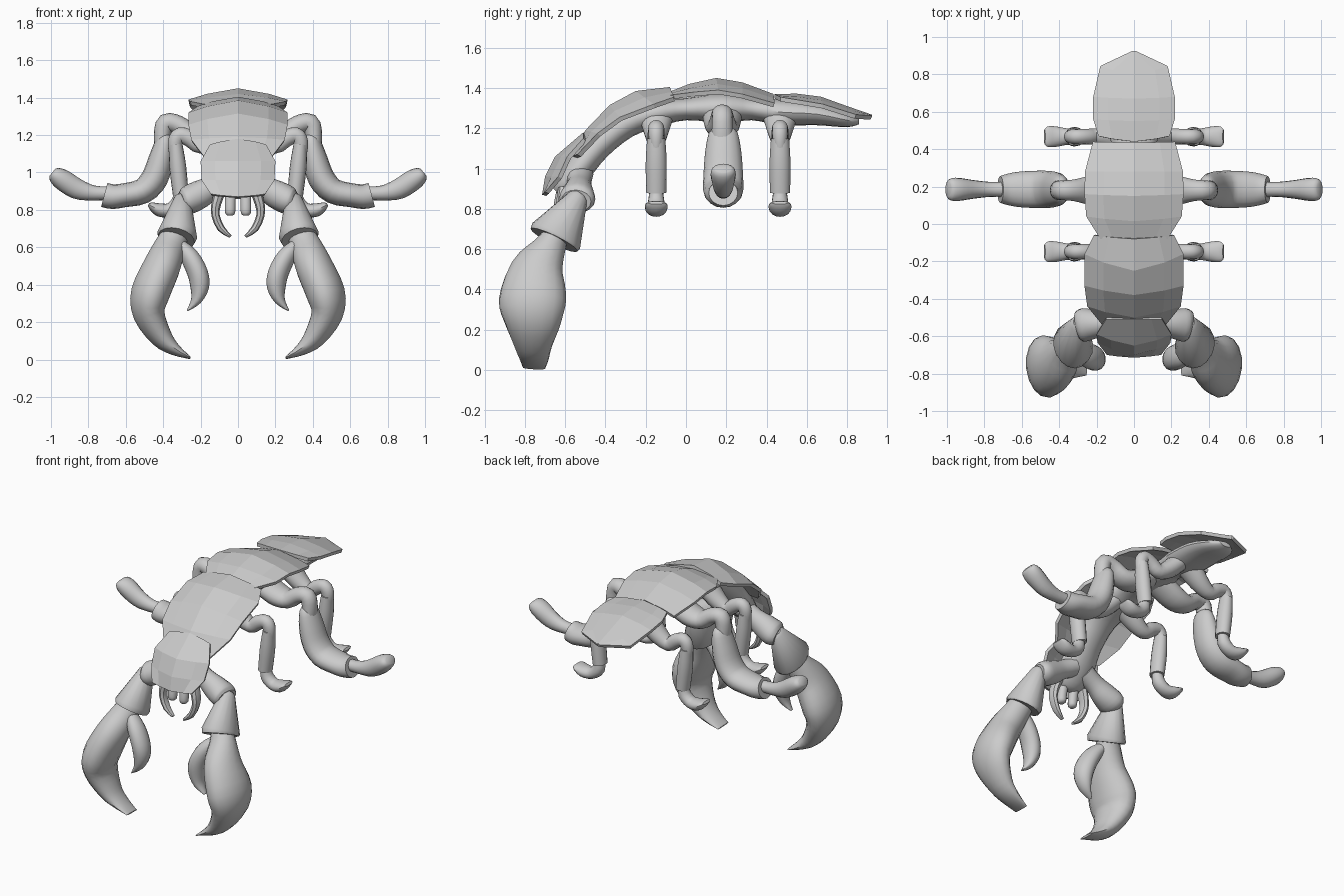
import bpy, bmesh, math
from mathutils import Vector


def finish(name, bm, smooth, mirror=False):
    bmesh.ops.recalc_face_normals(bm, faces=bm.faces)
    me = bpy.data.meshes.new(name)
    bm.to_mesh(me)
    bm.free()
    ob = bpy.data.objects.new(name, me)
    bpy.context.collection.objects.link(ob)
    for p in me.polygons:
        p.use_smooth = smooth
    if mirror:
        ob.modifiers.new("mirror", 'MIRROR').use_mirror_merge = False
    if smooth:
        bpy.ops.object.select_all(action='DESELECT')
        bpy.context.view_layer.objects.active = ob
        ob.select_set(True)
        bpy.ops.object.shade_smooth_by_angle(angle=math.radians(40))
    return ob


def spline(pts, steps):
    """Catmull-Rom interpolation through rows of numbers."""
    out = []
    for i in range(len(pts) - 1):
        p0, p1 = pts[max(i - 1, 0)], pts[i]
        p2, p3 = pts[i + 1], pts[min(i + 2, len(pts) - 1)]
        for s in range(steps):
            t = s / steps
            out.append([0.5 * (2 * b + (c - a) * t + (2 * a - 5 * b + 4 * c - d) * t * t
                               + (3 * b - a - 3 * c + d) * t ** 3)
                        for a, b, c, d in zip(p0, p1, p2, p3)])
    out.append(list(pts[-1]))
    return out


def limb(name, pts, side=(0, 1, 0), mirror=True, steps=3, n=16):
    """Elliptical tube: rows of x, y, z, radius along side, radius across."""
    rows = spline(pts, steps) if steps > 1 else pts
    bm = bmesh.new()
    rings = []
    for i, r in enumerate(rows):
        a, b = rows[max(i - 1, 0)], rows[min(i + 1, len(rows) - 1)]
        tan = (Vector(b[:3]) - Vector(a[:3])).normalized()
        s = Vector(side)
        s = (s - tan * s.dot(tan)).normalized()
        u = tan.cross(s)
        ra, rb = max(r[3], .003), max(r[4], .003)
        rings.append([bm.verts.new(Vector(r[:3]) + s * ra * math.cos(k * math.tau / n)
                                   + u * rb * math.sin(k * math.tau / n)) for k in range(n)])
    for q, w in zip(rings, rings[1:]):
        for k in range(n):
            bm.faces.new((q[k], q[(k + 1) % n], w[(k + 1) % n], w[k]))
    bm.faces.new(rings[0])
    bm.faces.new(rings[-1])
    return finish(name, bm, True, mirror)


def plate(name, rows):
    """Faceted shell: rows of crown y, z, half width, edge y, z."""
    bm = bmesh.new()
    grid = []
    for y, z, w, ey, ez in rows:
        line = []
        for t in (-1, -.62, 0, .62, 1):
            f = abs(t) ** 1.5
            line.append(bm.verts.new((t * w, y + (ey - y) * f, z + (ez - z) * f)))
        grid.append(line)
    for q, w in zip(grid, grid[1:]):
        for k in range(4):
            bm.faces.new((q[k], q[k + 1], w[k + 1], w[k]))
    ob = finish(name, bm, False)
    sol = ob.modifiers.new("thickness", 'SOLIDIFY')
    sol.thickness = .022
    sol.offset = -1
    return ob


# Soft body under the shell
limb("body", [(0, -.64, .88, .06, .03), (0, -.61, .91, .10, .06), (0, -.54, .99, .12, .07),
              (0, -.44, 1.11, .10, .07), (0, -.3, 1.22, .10, .07), (0, -.15, 1.275, .13, .07),
              (0, 0, 1.295, .10, .055), (0, .18, 1.3, .14, .075), (0, .33, 1.295, .10, .055),
              (0, .47, 1.28, .13, .065), (0, .65, 1.27, .13, .055), (0, .8, 1.24, .10, .035),
              (0, .86, 1.235, .04, .015)], side=(1, 0, 0), mirror=False)

# Overlapping shell plates
plate("head_plate", [(-.715, .87, .145, -.70, .885), (-.70, .96, .195, -.635, .96),
                     (-.65, 1.06, .2, -.59, 1.06), (-.51, 1.18, .15, -.51, 1.15)])
plate("front_plate", [(-.575, 1.06, .17, -.54, 1.07), (-.5, 1.19, .25, -.44, 1.175),
                      (-.38, 1.315, .265, -.33, 1.255), (-.25, 1.385, .265, -.16, 1.32),
                      (-.08, 1.405, .215, -.06, 1.355)])
plate("middle_plate", [(-.085, 1.38, .18, -.08, 1.365), (.015, 1.42, .255, .04, 1.38),
                       (.15, 1.45, .265, .16, 1.39), (.28, 1.428, .262, .28, 1.37),
                       (.435, 1.37, .22, .44, 1.325)])
plate("tail_plate", [(.44, 1.37, .19, .47, 1.355), (.55, 1.372, .218, .56, 1.34),
                     (.67, 1.357, .218, .68, 1.32), (.8, 1.31, .18, .845, 1.268),
                     (.925, 1.267, .01, .925, 1.262)])

# Large middle legs
limb("middle_thigh", [(.04, .18, 1.28, .1, .06), (.16, .18, 1.22, .09, .065),
                      (.25, .18, 1.21, .075, .055), (.32, .18, 1.255, .058, .05),
                      (.385, .18, 1.265, .052, .05), (.405, .18, 1.2, .052, .045),
                      (.405, .18, 1.12, .055, .04)])
limb("middle_shin", [(.385, .185, 1.21, .03, .02), (.39, .185, 1.18, .07, .045),
                     (.41, .185, 1.08, .09, .065), (.445, .185, .97, .098, .072),
                     (.51, .185, .9, .1, .068), (.61, .185, .878, .095, .064),
                     (.67, .185, .871, .085, .066), (.715, .185, .88, .072, .066)])
limb("middle_foot", [(.67, .185, .89, .04, .035), (.77, .185, .89, .04, .04),
                     (.86, .185, .912, .05, .055), (.94, .185, .962, .062, .056),
                     (.98, .185, .99, .058, .042), (.993, .185, 1.0, .04, .025)])

# Small front and rear legs
for tag, y in (("front", -.148), ("rear", .467)):
    limb(tag + "_thigh", [(.04, y, 1.27, .09, .06), (.12, y, 1.19, .065, .055),
                          (.2, y, 1.145, .045, .045), (.255, y, 1.18, .042, .045),
                          (.31, y, 1.2, .04, .042), (.335, y, 1.16, .038, .04),
                          (.335, y, 1.08, .03, .03)])
    limb(tag + "_shin", [(.333, y, 1.15, .045, .036), (.322, y, 1.03, .052, .045),
                         (.306, y, .88, .05, .042)])
    limb(tag + "_foot", [(.308, y, .91, .03, .03), (.318, y, .84, .04, .04),
                         (.365, y, .8, .045, .036), (.42, y, .8, .055, .036),
                         (.46, y, .82, .055, .022), (.478, y, .83, .04, .008)])

# Claw arms
limb("claw_shoulder", [(.05, -.53, .97, .07, .06), (.13, -.53, .925, .06, .06),
                       (.20, -.535, .885, .075, .075), (.27, -.54, .85, .09, .075),
                       (.30, -.545, .84, .075, .055)])
limb("claw_cuff", [(.295, -.525, .875, .03, .03), (.297, -.535, .86, .05, .045),
                   (.325, -.645, .665, .135, .108), (.33, -.655, .645, .13, .1)], steps=1)
limb("claw_blade", [(.33, -.64, .68, .06, .07), (.365, -.68, .6, .085, .085),
                    (.41, -.74, .49, .138, .1), (.47, -.762, .35, .168, .104),
                    (.475, -.762, .24, .143, .085), (.41, -.76, .12, .095, .06),
                    (.34, -.755, .055, .073, .034), (.255, -.755, .008, .055, .006)],
     side=(.12, 1, 0))
limb("claw_thumb", [(.32, -.67, .62, .04, .03), (.26, -.7, .55, .065, .05),
                    (.215, -.715, .46, .07, .055), (.205, -.72, .385, .06, .05),
                    (.225, -.725, .315, .04, .028), (.27, -.73, .262, .012, .004)],
     side=(.2, 1, 0))

# Mouthparts
limb("mandible", [(.095, -.6, .9, .035, .03), (.117, -.61, .83, .035, .026),
                  (.12, -.615, .77, .03, .022), (.09, -.62, .7, .025, .02),
                  (.04, -.625, .657, .012, .008)], n=8, steps=2)
limb("palp", [(.04, -.61, .9, .03, .03), (.042, -.625, .83, .03, .03),
              (.042, -.63, .785, .028, .028), (.042, -.63, .77, .015, .015)], n=10)
